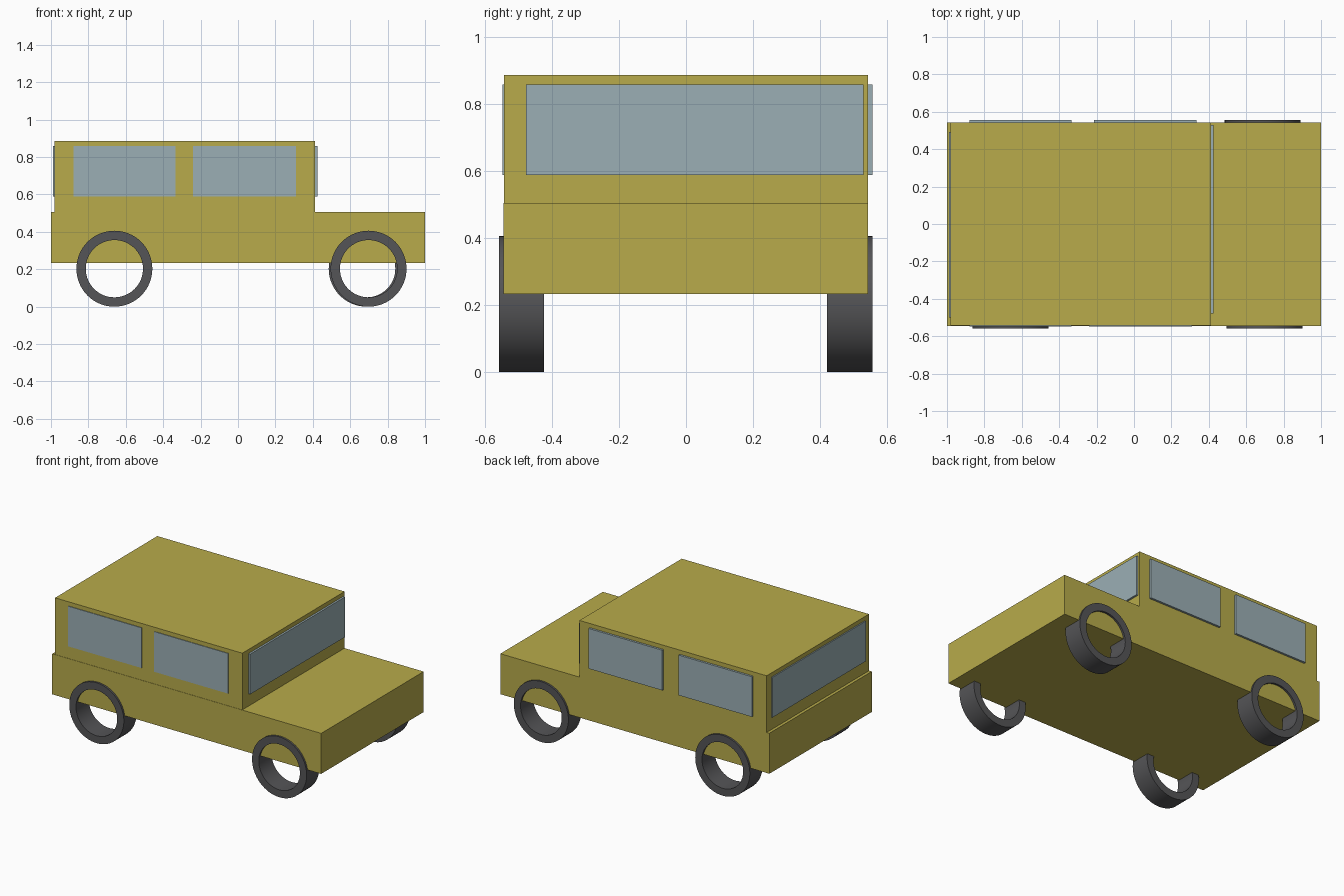
import bpy
import bmesh
from math import tau
from mathutils import Vector

if "Cube" in bpy.data.objects:
    bpy.data.objects.remove(bpy.data.objects["Cube"])


def material(name, rgb):
    m = bpy.data.materials.new(name)
    m.diffuse_color = (*rgb, 1)
    m.use_nodes = True
    m.node_tree.nodes["Principled BSDF"].inputs["Base Color"].default_value = m.diffuse_color
    return m


PAINT = material("yellow_paint", (0.48, 0.41, 0.07))
GLASS = material("window_glass", (0.33, 0.43, 0.46))
RUBBER = material("dark_rubber", (0.09, 0.09, 0.095))


def finish(bm, name, mat):
    bmesh.ops.recalc_face_normals(bm, faces=bm.faces)
    mesh = bpy.data.meshes.new(name)
    bm.to_mesh(mesh)
    bm.free()
    mesh.materials.append(mat)
    ob = bpy.data.objects.new(name, mesh)
    bpy.context.collection.objects.link(ob)
    return ob


def box(name, xs, ys, zs, mat):
    """Box given by its extents on each axis, origin at its centre."""
    bm = bmesh.new()
    bmesh.ops.create_cube(bm, size=1)
    spans = (xs, ys, zs)
    bmesh.ops.scale(bm, vec=[b - a for a, b in spans], verts=bm.verts)
    ob = finish(bm, name, mat)
    ob.location = [(a + b) / 2 for a, b in spans]
    return ob


def wheel(name, x, y, radius=0.203, bore=0.153, width=0.135):
    """Open ring: a rectangular section spun round the y axis."""
    bm = bmesh.new()
    h = width / 2
    section = [(bore, -h), (radius, -h), (radius, h), (bore, h)]
    verts = [bm.verts.new((r, t, 0)) for r, t in section]
    edges = [bm.edges.new((verts[i], verts[(i + 1) % 4])) for i in range(4)]
    bmesh.ops.spin(bm, geom=verts + edges, cent=Vector(), axis=(0, 1, 0),
                   angle=tau, steps=64, use_merge=True)
    bmesh.ops.remove_doubles(bm, verts=bm.verts, dist=1e-5)
    ob = finish(bm, name, RUBBER)
    ob.location = (x, y, radius)
    bpy.ops.object.select_all(action='DESELECT')
    ob.select_set(True)
    bpy.context.view_layer.objects.active = ob
    bpy.ops.object.shade_smooth_by_angle()


# Body: long lower box with the cabin set on top
box("lower_body", (-1, 1), (-0.545, 0.543), (0.233, 0.505), PAINT)
box("cabin", (-0.98, 0.412), (-0.543, 0.543), (0.505, 0.886), PAINT)

# Side windows: nearly flush on the front side, proud on the back side
Z = (0.588, 0.858)
box("front_side_window_rear", (-0.88, -0.335), (-0.547, -0.533), Z, GLASS)
box("front_side_window_fore", (-0.24, 0.31), (-0.547, -0.533), Z, GLASS)
box("back_side_window_rear", (-0.88, -0.335), (0.541, 0.557), Z, GLASS)
box("back_side_window_fore", (-0.213, 0.335), (0.541, 0.557), Z, GLASS)

# Windscreen and tail window
box("windscreen", (0.409, 0.425), (-0.478, 0.529), Z, GLASS)
box("tail_window", (-0.988, -0.973), (-0.5, 0.492), Z, GLASS)

# Wheels
for side, y, fore_x in (("front", -0.4905, 0.698), ("back", 0.4885, 0.688)):
    wheel(f"{side}_side_wheel_rear", -0.661, y)
    wheel(f"{side}_side_wheel_fore", fore_x, y)
